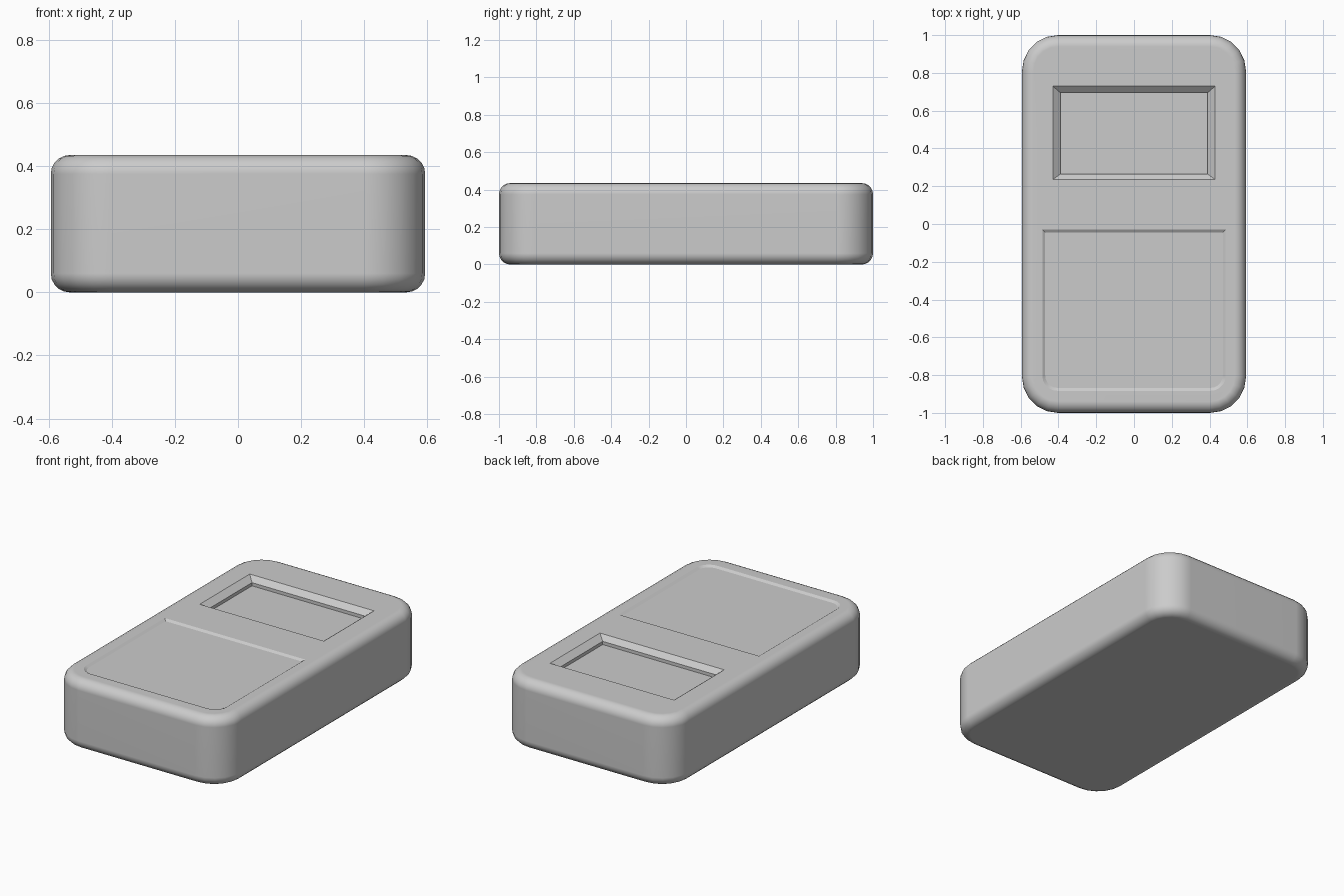
import bpy, bmesh, math

if "Cube" in bpy.data.objects:
    bpy.data.objects.remove(bpy.data.objects["Cube"])

TOP = 0.435


def mesh_object(name, bm):
    bmesh.ops.recalc_face_normals(bm, faces=bm.faces)
    me = bpy.data.meshes.new(name)
    bm.to_mesh(me)
    bm.free()
    ob = bpy.data.objects.new(name, me)
    bpy.context.collection.objects.link(ob)
    return ob


def outline(x, y0, y1, r):
    """Rectangle with square back corners and front corners of radius r."""
    pts = [(x, y1), (-x, y1)]
    if r == 0:
        return pts + [(-x, y0), (x, y0)]
    for cx, start in ((-x + r, 180), (x - r, 270)):
        for i in range(6):
            a = math.radians(start + 18 * i)
            pts.append((cx + r * math.cos(a), y0 + r + r * math.sin(a)))
    return pts


def cutter(name, levels):
    """Stack of outlines (x, y0, y1, radius, z) bridged into a closed solid."""
    bm = bmesh.new()
    rings = [[bm.verts.new((px, py, z)) for px, py in outline(x, y0, y1, r)]
             for x, y0, y1, r, z in levels]
    for a, b in zip(rings, rings[1:]):
        for i in range(len(a)):
            j = (i + 1) % len(a)
            bm.faces.new((a[i], a[j], b[j], b[i]))
    bm.faces.new(rings[0])
    bm.faces.new(rings[-1])
    ob = mesh_object(name, bm)
    ob.hide_render = True
    return ob


# Body: box with large rounded corners, then softened top and bottom rims
bm = bmesh.new()
bmesh.ops.create_cube(bm, size=1)
for v in bm.verts:
    v.co = (v.co.x * 1.186, v.co.y * 2, (v.co.z + 0.5) * TOP)
upright = [e for e in bm.edges if abs(e.verts[0].co.z - e.verts[1].co.z) > 0.1]
bmesh.ops.bevel(bm, geom=upright, offset=0.19, segments=5, profile=0.5, affect='EDGES')
rims = [e for e in bm.edges if abs(e.verts[0].co.z - e.verts[1].co.z) < 0.01]
bmesh.ops.bevel(bm, geom=rims, offset=0.06, segments=5, profile=0.5, affect='EDGES')
body = mesh_object("body", bm)

# Screen recess: sloped frame then a small vertical step to the floor
screen = cutter("screen_cutter", [
    (0.43, 0.235, 0.73, 0, TOP + 0.1), (0.43, 0.235, 0.73, 0, TOP),
    (0.39, 0.265, 0.695, 0, TOP - 0.03), (0.39, 0.265, 0.695, 0, TOP - 0.05)])
# the cutter must pass cleanly through the top surface
for v in screen.data.vertices:
    if abs(v.co.z - TOP) < 1e-4:
        v.co.z += 0.0005

# Shallow keypad panel with rounded front corners
panel = cutter("panel_cutter", [
    (0.486, -0.884, -0.028, 0.08, TOP + 0.1), (0.486, -0.884, -0.028, 0.08, TOP + 0.0005),
    (0.47, -0.868, -0.044, 0.066, TOP - 0.01)])

bpy.context.view_layer.objects.active = body
body.select_set(True)
for c in (screen, panel):
    m = body.modifiers.new("recess", 'BOOLEAN')
    m.object = c
    m.operation = 'DIFFERENCE'
    m.solver = 'EXACT'
    bpy.ops.object.modifier_apply(modifier=m.name)
    bpy.data.objects.remove(c)

bpy.ops.object.shade_smooth_by_angle(angle=math.radians(28))
w = body.modifiers.new("weighted", 'WEIGHTED_NORMAL')
w.keep_sharp = True
